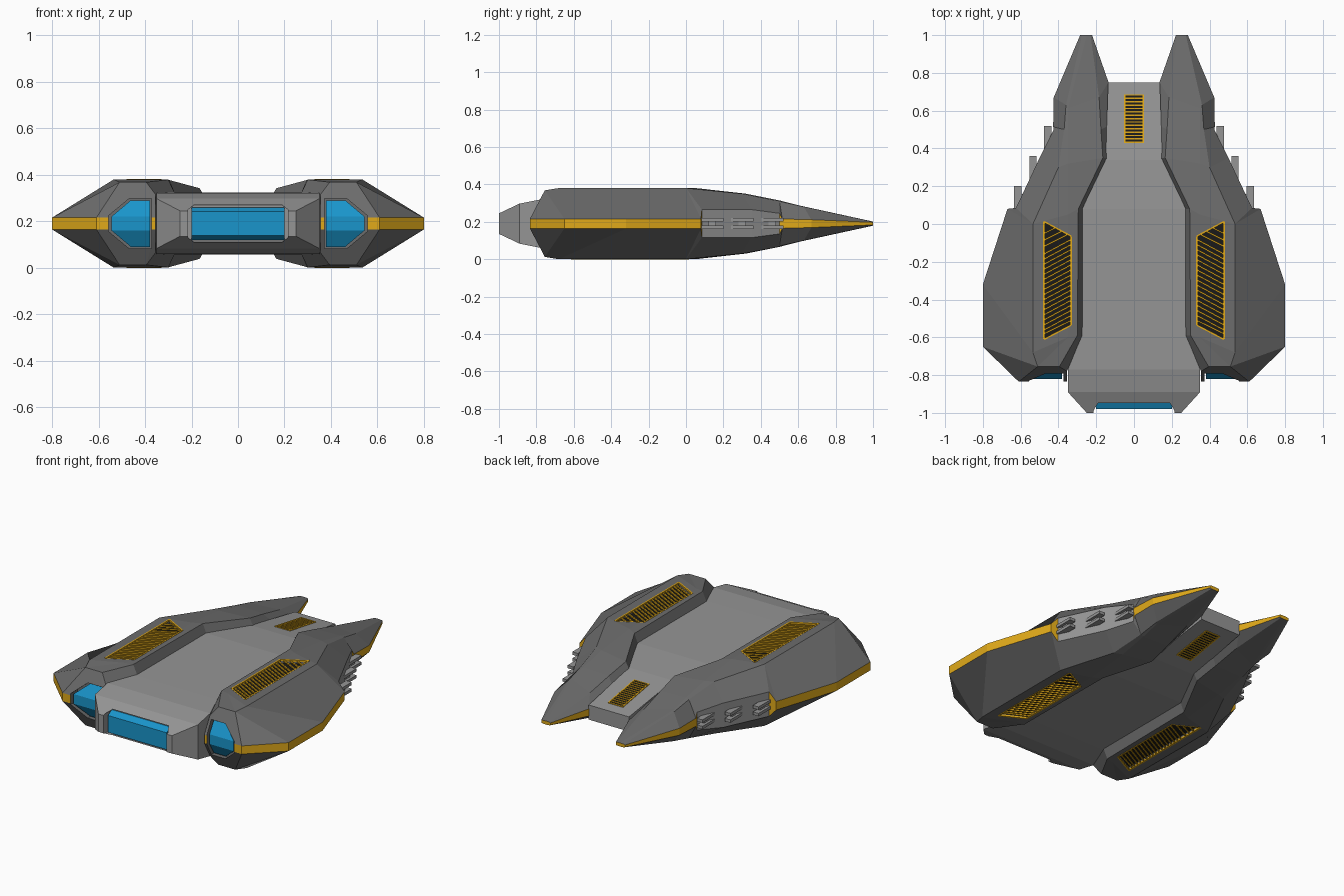
import bpy, bmesh
from mathutils import Vector

if "Cube" in bpy.data.objects:
    bpy.data.objects.remove(bpy.data.objects["Cube"])

MID = 0.19  # height of the horizontal symmetry plane


def material(name, rgb):
    m = bpy.data.materials.new(name)
    m.diffuse_color = (*rgb, 1)
    m.use_nodes = True
    m.node_tree.nodes["Principled BSDF"].inputs["Base Color"].default_value = m.diffuse_color
    return m


DARK = material("dark_hull", (0.15, 0.15, 0.15))
LIGHT = material("light_hull", (0.3, 0.3, 0.3))
YELLOW = material("yellow_trim", (0.75, 0.4, 0.01))
BLUE = material("blue_glass", (0.01, 0.3, 0.6))
BLACK = material("black_vent", (0.01, 0.01, 0.01))


def finish(name, bm, mats, mirror=""):
    bmesh.ops.recalc_face_normals(bm, faces=bm.faces)
    me = bpy.data.meshes.new(name)
    bm.to_mesh(me)
    bm.free()
    for m in mats:
        me.materials.append(m)
    ob = bpy.data.objects.new(name, me)
    ob.location.z = MID
    bpy.context.collection.objects.link(ob)
    if mirror:
        add_mirror(ob, mirror)
    return ob


def add_mirror(ob, axes):
    mod = ob.modifiers.new("mirror", 'MIRROR')
    mod.use_axis = ["x" in axes, "y" in axes, "z" in axes]
    mod.use_mirror_merge = False


def hull(bm, pts):
    part = bmesh.new()
    for p in pts:
        part.verts.new(p)
    res = bmesh.ops.convex_hull(part, input=part.verts)
    bmesh.ops.dissolve_limit(part, angle_limit=0.01, verts=part.verts, edges=part.edges)
    tmp = bpy.data.meshes.new("tmp")
    part.to_mesh(tmp)
    part.free()
    bm.from_mesh(tmp)
    bpy.data.meshes.remove(tmp)


def bar(bm, p, q, w, h):
    # rectangular bar from p to q, w wide across and h high
    p, q = Vector(p), Vector(q)
    side = (q - p).cross(Vector((0, 0, 1))).normalized() * w / 2
    up = Vector((0, 0, h / 2))
    hull(bm, [e + side * s + up * u for e in (p, q) for s in (-1, 1) for u in (-1, 1)])


def loft(stations, colour):
    # each station is a half section; it is reflected in z to close the ring
    bm, seen = bmesh.new(), {}

    def vert(p):
        k = tuple(round(c, 4) for c in p)
        if k not in seen:
            seen[k] = bm.verts.new(k)
        return seen[k]

    def face(vs, mat):
        vs = list(dict.fromkeys(vs))
        if len(vs) > 2:
            bm.faces.new(vs).material_index = mat

    rings = [[vert(p) for p in s] + [vert((x, y, -z)) for x, y, z in reversed(s)]
             for s in stations]
    n = len(rings[0])
    for i in range(len(rings) - 1):
        for j in range(n):
            k = (j + 1) % n
            face([rings[i][j], rings[i][k], rings[i + 1][k], rings[i + 1][j]], colour(i, j))
    face(rings[0], colour(-1, 0))
    face(rings[-1], colour(-1, 0))
    return bm


def cut(ob, bm):
    cutter = finish("cutter", bm, [])
    cutter.hide_render = True
    mod = ob.modifiers.new("cut", 'BOOLEAN')
    mod.operation, mod.solver, mod.object = 'DIFFERENCE', 'EXACT', cutter
    bpy.context.view_layer.objects.active = ob
    bpy.ops.object.modifier_apply(modifier=mod.name)
    bpy.data.objects.remove(cutter)


# Side pod: inner foot, inner rim, ridge in, ridge out, outer band edge
a3, a5 = ([(.27, .08, .125), (.295, .08, .187), (.35, .05, .19), (.535, 0, .19)],
          [(.137, .52, .075), (.175, .5, .118), (.35, .5, .124), (.37, .5, .119)])
f0, f1 = (.355, -.835, .025), (.61, -.835, .025)
pod_sections = [
    [f0, f0, f1, f1, f1],
    [(.355, -.78, .125), (.395, -.755, .178), (.51, -.755, .178), (.51, -.755, .178), (.8, -.65, .026)],
    [(.27, -.59, .125), (.3, -.59, .189), (.35, -.6, .19), (.535, -.68, .19), (.8, -.32, .026)],
    a3 + [(.67, .08, .026)],
    a3 + [(.625, .085, .075)],
    [(.14, .35, .105), (.165, .35, .152), (.35, .32, .16), (.4, .3, .16), (.5, .35, .075)],
    a5 + [(.425, .5, .055)],
    a5 + [(.428, .515, .025)],
    [(.135, .75, .022), (.185, .67, .076), (.35, .61, .096), (.36, .63, .09), (.425, .67, .021)],
    [(.222, 1, .007), (.23, 1, .01), (.25, 1, .011), (.275, 1, .01), (.285, 1, .007)],
]


def pod_colour(i, j):
    if i == -1 or (j == 9 and i == 8):
        return 1
    if j == 4:
        return 2 if 3 < i < 6 else 1
    return 0


pod = finish("side_pod", loft(pod_sections, pod_colour), [DARK, YELLOW, LIGHT])

# Recesses in the pod for the window and the upper and lower vents
vent = [(.333, -.065), (.476, .012), (.476, -.61), (.333, -.535)]
outline = [(.372, .108), (.468, .108), (.557, .034), (.557, -.034), (.468, -.108), (.372, -.108)]
bm = bmesh.new()
hull(bm, [(x, y, z) for x, z in outline for y in (-.9, -.765)])
for s in (-1, 1):
    hull(bm, [(x, y, s * z) for x, y in vent for z in (.165, .22)])
cut(pod, bm)
add_mirror(pod, "x")

# Pod window glass
bm = bmesh.new()
for s in (-1, 1):
    pts = [(.38, -.82, .03 * s), (.545, -.82, .03 * s), (.38, -.778, .1 * s), (.462, -.778, .1 * s)]
    hull(bm, pts + [(.38, -.82, 0), (.545, -.82, 0)] + [(x, -.75, z) for x, y, z in pts]
         + [(.38, -.75, 0), (.545, -.75, 0)])
finish("pod_window", bm, [BLUE], "x")

# Pod vents: dark floor, frame and slanted slats
bm = bmesh.new()
hull(bm, [(x, y, z) for x, y in vent for z in (.16, .168)])
finish("pod_vent_floor", bm, [BLACK], "xz")
bm = bmesh.new()
for p, q in zip(vent, vent[1:] + vent[:1]):
    bar(bm, (*p, .186), (*q, .186), .009, .01)
for i in range(17):
    y = -.082 - .0268 * i
    bar(bm, (.333, y, .184), (.476, y - .077 if i < 16 else y - .07, .184), .008, .008)
bar(bm, (.355, -.058, .184), (.476, -.118, .184), .008, .008)
bar(bm, (.385, -.04, .184), (.476, -.085, .184), .008, .008)
bar(bm, (.42, -.022, .184), (.476, -.05, .184), .008, .008)
finish("pod_vent_slats", bm, [YELLOW], "xz")

# Guns in the side bays, two barrels each
bm = bmesh.new()
for x, y in ((.615, .08), (.535, .24), (.457, .4)):
    for z in (-.02, .02):
        bar(bm, (x, y, z), (x, y + .12, z), .038, .018)
    bar(bm, (x - .02, y + .04, 0), (x - .02, y + .08, 0), .045, .05)
finish("bay_guns", bm, [LIGHT], "x")

# Central body
body_rows = [(-1, .25, .055), (-.89, .35, .107), (-.77, .35, .131), (-.6, .28, .134),
             (.08, .28, .134), (.34, .15, .115), (.75, .137, .045)]
body = finish("central_body", loft([[(-w, y, h), (w, y, h)] for y, w, h in body_rows],
                                   lambda i, j: 0), [LIGHT])
bm = bmesh.new()
hull(bm, [(x * s, y, z * t) for s in (-1, 1) for t in (-1, 1) for y in (-1.1, -.935)
          for x, z in ((.19, .08), (.215, .06))])
cut(body, bm)

# Front window glass
bm = bmesh.new()
hull(bm, [(.2 * s, y, z * t) for s in (-1, 1) for t in (-1, 1)
          for y, z in ((-.98, .052), (-.945, .07), (-.92, .07))])
finish("front_window", bm, [BLUE])


# Rear vent on the sloping tail of the body, above and below
def slope(y):
    return .115 - (y - .34) * .07 / .41


bm = bmesh.new()
hull(bm, [(x, y, slope(y) + d) for x in (-.05, .05) for y in (.43, .685) for d in (-.01, .001)])
finish("rear_vent_floor", bm, [BLACK], "z")
bm = bmesh.new()
for x in (-.048, .048):
    bar(bm, (x, .43, slope(.43)), (x, .685, slope(.685)), .008, .008)
for i in range(15):
    y = .433 + .25 * i / 14
    bar(bm, (-.05, y, slope(y)), (.05, y, slope(y)), .007, .008)
finish("rear_vent_slats", bm, [YELLOW], "z")
